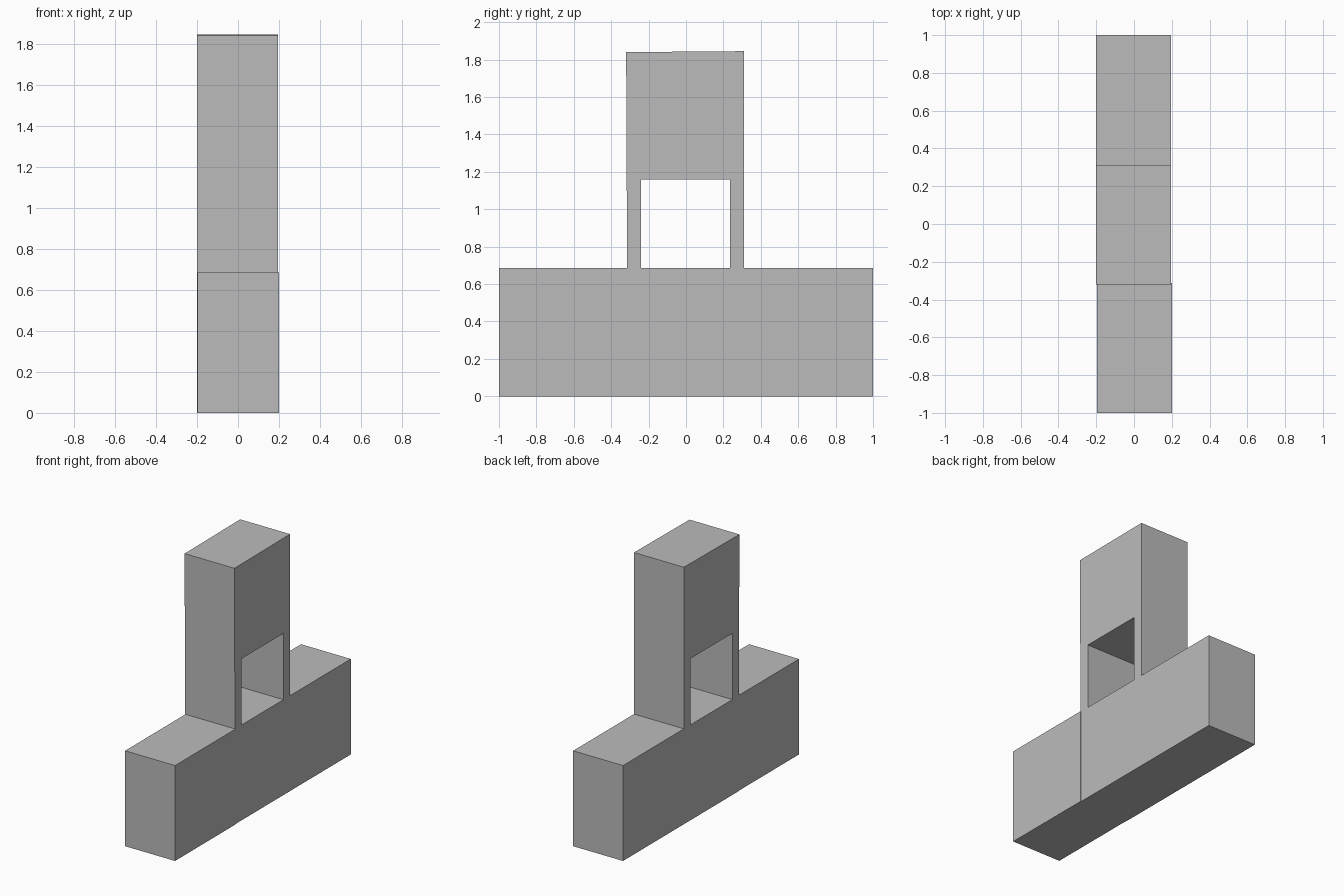
import bpy
import bmesh

cube = bpy.data.objects.get("Cube")
if cube:
    bpy.data.objects.remove(cube, do_unlink=True)

grey = bpy.data.materials.new("plain_grey")
grey.use_nodes = True
colour = (0.5, 0.5, 0.5, 1)
grey.diffuse_color = colour
grey.node_tree.nodes["Principled BSDF"].inputs["Base Color"].default_value = colour


def extrude_profile(name, profile, x_min, x_max):
    """Extrude a closed (y, z) outline along x."""
    bm = bmesh.new()
    face = bm.faces.new([bm.verts.new((x_min, y, z)) for y, z in profile])
    result = bmesh.ops.extrude_face_region(bm, geom=[face])
    moved = [v for v in result["geom"] if isinstance(v, bmesh.types.BMVert)]
    bmesh.ops.translate(bm, verts=moved, vec=(x_max - x_min, 0, 0))
    bmesh.ops.recalc_face_normals(bm, faces=bm.faces)
    mesh = bpy.data.meshes.new(name)
    bm.to_mesh(mesh)
    bm.free()
    mesh.materials.append(grey)
    obj = bpy.data.objects.new(name, mesh)
    bpy.context.collection.objects.link(obj)
    return obj


def rectangle(y0, y1, z0, z1):
    return [(y0, z0), (y1, z0), (y1, z1), (y0, z1)]


base_top = 0.685
joint = -0.312

# Long base in two blocks, with a tiny sideways step at the joint
extrude_profile("base_front", rectangle(-1, joint, 0, base_top), -0.197, 0.2)
extrude_profile("base_rear", rectangle(joint, 1, 0, base_top), -0.2, 0.196)

# Tower standing on two thin legs around a square opening
tower = [(-0.315, base_top), (-0.32, 1.84), (0.31, 1.845), (0.31, base_top),
         (0.235, base_top), (0.235, 1.16), (-0.24, 1.16), (-0.24, base_top)]
extrude_profile("tower", tower, -0.2, 0.196)
